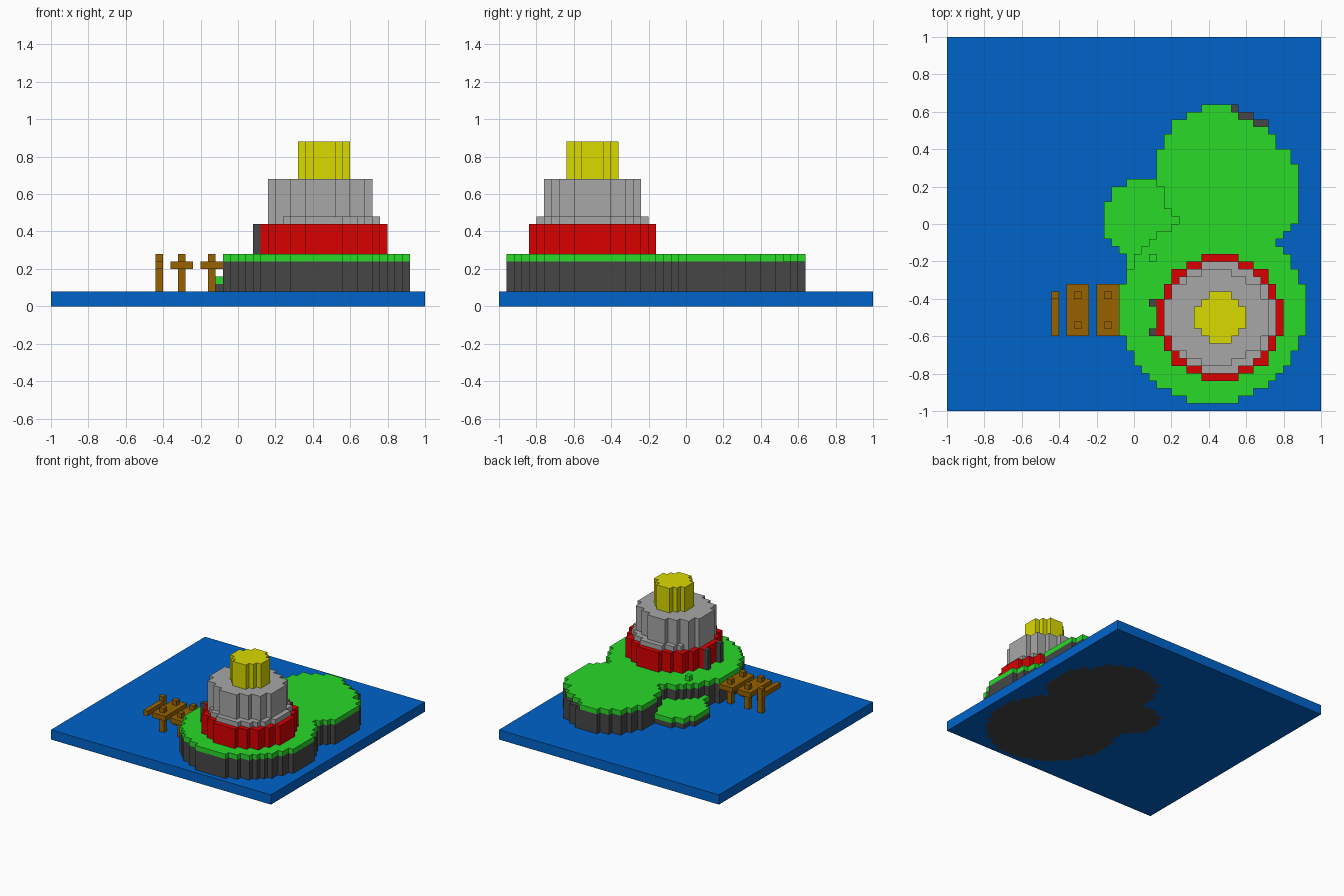
import bpy
import bmesh

cube = bpy.data.objects.get("Cube")
if cube:
    bpy.data.objects.remove(cube, do_unlink=True)

U = 0.04  # size of one block


def material(name, rgb):
    m = bpy.data.materials.new(name)
    m.use_nodes = True
    m.diffuse_color = (*rgb, 1)
    bsdf = next(n for n in m.node_tree.nodes if n.type == 'BSDF_PRINCIPLED')
    bsdf.inputs["Base Color"].default_value = (*rgb, 1)
    return m


WATER = material("water blue", (0.0, 0.124, 0.59))
GRASS = material("grass green", (0.022, 0.70, 0.022))
ROCK = material("dark rock", (0.062, 0.062, 0.062))
RED = material("red wall", (0.70, 0.0, 0.0))
STONE = material("grey stone", (0.39, 0.39, 0.39))
YELLOW = material("yellow lamp", (0.70, 0.70, 0.0))
WOOD = material("brown wood", (0.31, 0.124, 0.0))


def prism(name, cells, z0, z1, mat):
    """Extrude a set of grid cells from height z0 to z1, given in blocks."""
    bm = bmesh.new()
    verts = {}

    def quad(*points):
        for p in points:
            if p not in verts:
                verts[p] = bm.verts.new([c * U for c in p])
        bm.faces.new([verts[p] for p in points])

    for i, j in sorted(cells):
        a, b, c, d = (i, j), (i + 1, j), (i + 1, j + 1), (i, j + 1)
        quad(*[(*p, z1) for p in (a, b, c, d)])
        quad(*[(*p, z0) for p in (d, c, b, a)])
        sides = (((i, j - 1), a, b), ((i + 1, j), b, c),
                 ((i, j + 1), c, d), ((i - 1, j), d, a))
        for neighbour, p, q in sides:
            if neighbour not in cells:
                quad((*p, z0), (*q, z0), (*q, z1), (*p, z1))
    me = bpy.data.meshes.new(name)
    bm.to_mesh(me)
    bm.free()
    me.materials.append(mat)
    ob = bpy.data.objects.new(name, me)
    bpy.context.collection.objects.link(ob)


def disc(cx, cy, r):
    """Cells whose centres lie inside a circle, in block units."""
    return {(i, j) for i in range(-25, 25) for j in range(-25, 25)
            if (i + 0.5 - cx) ** 2 + (j + 0.5 - cy) ** 2 <= r * r}


def rect(x0, x1, y0, y1):
    return {(i, j) for i in range(x0, x1) for j in range(y0, y1)}


def rows(table):
    """Cells from row: (first, end) spans."""
    return {(i, j) for j, (a, b) in table.items() for i in range(a, b)}


# Island outlines
back = rows({15: (9, 14), 14: (7, 16), 13: (5, 18), 12: (5, 18), 11: (4, 19),
             10: (4, 19), 9: (3, 21), 8: (3, 21), 7: (3, 22), 6: (3, 22),
             5: (3, 22), 4: (4, 22), 3: (4, 22), 2: (4, 22), 1: (5, 22),
             0: (6, 22), -1: (7, 21), -2: (8, 20), -3: (10, 19)})
main = disc(10.5, -11.5, 12.5) | back
low = rows({5: (-1, 3), 4: (-3, 7), 3: (-3, 7), 2: (-4, 7), 1: (-4, 7),
            0: (-4, 7), -1: (-4, 7), -2: (-4, 7), -3: (-3, 5), -4: (-2, 4),
            -5: (-1, 3), -6: (-1, 1)}) - main
bare_rim = rows({15: (13, 14), 14: (14, 16), 13: (16, 18)})

# Water slab and the two island levels
prism("water", rect(-25, 25, -25, 25) - main - low, 0, 2, WATER)
prism("island_rock", main, 0, 6, ROCK)
prism("island_grass", main - bare_rim, 6, 7, GRASS)
prism("low_island_rock", low, 0, 3, ROCK)
prism("low_island_grass", low, 3, 4, GRASS)
prism("bush", rect(2, 3, -5, -4), 7, 8, GRASS)

# Round tower in stacked tiers; the body steps in more sharply than a circle
body = set()
for half_depth, half_width in ((2, 7), (4, 6), (5, 4), (6, 2)):
    body |= rect(11 - half_width, 11 + half_width, -13 - half_depth, -12 + half_depth)
prism("tower_base", disc(11.5, -12.5, 8.5), 7, 11, RED)
prism("tower_ledge", disc(11.5, -12.5, 7.5), 11, 12, STONE)
prism("tower_body", body, 12, 17, STONE)
prism("tower_lamp", disc(11.5, -12.5, 3.5), 17, 22, YELLOW)
for n, j in enumerate((-11, -15)):
    prism(f"door_pillar_{n + 1}", rect(2, 3, j, j + 1), 7, 11, ROCK)

# Wooden pier: planks on posts, with a broken outer end
for n, x in enumerate((-9, -5)):
    prism(f"pier_plank_{n + 1}", rect(x, x + 3, -15, -8), 5, 6, WOOD)
    for k, y in enumerate((-10, -14)):
        prism(f"pier_post_{n + 1}_{k + 1}", rect(x + 1, x + 2, y, y + 1), 2, 7, WOOD)
prism("pier_end_plank", rect(-11, -10, -15, -10), 5, 6, WOOD)
prism("pier_end_post", rect(-11, -10, -10, -9), 2, 7, WOOD)
